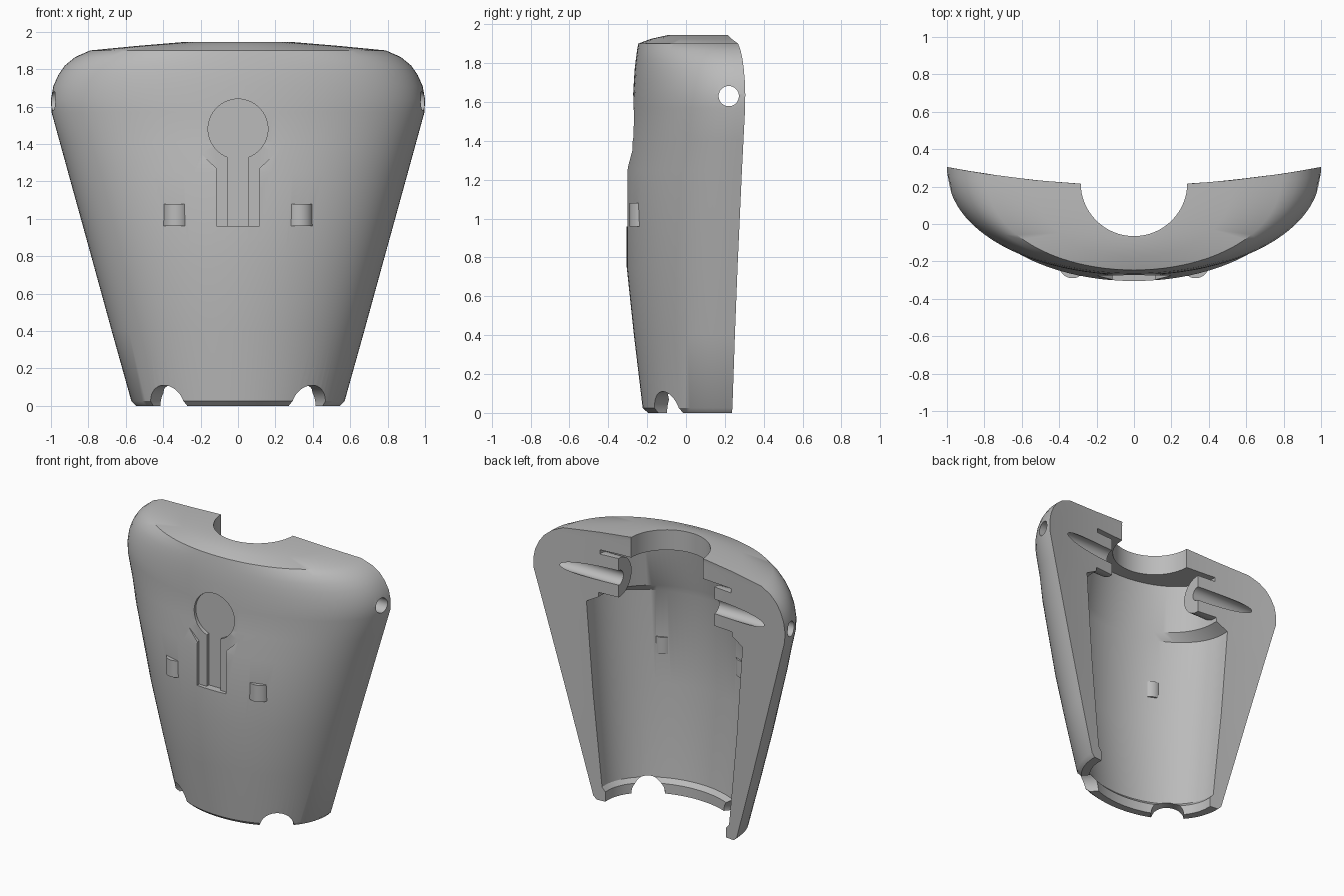
import bpy, bmesh, math
from mathutils import Matrix, Vector

if "Cube" in bpy.data.objects:
    bpy.data.objects.remove(bpy.data.objects["Cube"])

grey = bpy.data.materials.new("plain grey")
grey.use_nodes = True
grey.diffuse_color = (0.5, 0.5, 0.5, 1)
grey.node_tree.nodes["Principled BSDF"].inputs["Base Color"].default_value = (0.5, 0.5, 0.5, 1)


def finish(name, bm):
    bmesh.ops.recalc_face_normals(bm, faces=bm.faces)
    mesh = bpy.data.meshes.new(name)
    bm.to_mesh(mesh)
    bm.free()
    mesh.materials.append(grey)
    obj = bpy.data.objects.new(name, mesh)
    bpy.context.collection.objects.link(obj)
    return obj


def back_y(x):
    return 0.207 + 0.098 * x * x


def loft(name, stations, base, rear, power, front=48, back=16):
    """Stack of bowed sections; each station is z, half width, front y."""
    bm = bmesh.new()
    rings = []
    for z, hw, yf in stations:
        b = base(hw)
        ring = []
        for i in range(front + 1):
            t = math.pi * i / front
            ring.append((-hw * math.cos(t), b - (b - yf) * max(math.sin(t), 0) ** power, z))
        for i in range(back + 1):
            x = hw * (1 - 2 * i / back)
            if abs(rear(x) - b) > 1e-4:
                ring.append((x, rear(x), z))
        rings.append([bm.verts.new(p) for p in ring])
    n = len(rings[0])
    for lo, hi in zip(rings, rings[1:]):
        for i in range(n):
            j = (i + 1) % n
            bm.faces.new((lo[i], lo[j], hi[j], hi[i]))
    bm.faces.new(rings[0][::-1])
    bm.faces.new(rings[-1])
    return finish(name, bm)


def rod(name, centre, radius, length, axis, segments=48):
    bm = bmesh.new()
    turn = Vector((0, 0, 1)).rotation_difference(Vector(axis)).to_matrix().to_4x4()
    bmesh.ops.create_cone(bm, cap_ends=True, segments=segments, radius1=radius, radius2=radius,
                          depth=length, matrix=Matrix.Translation(centre) @ turn)
    return finish(name, bm)


def plate(name, outline, y0, y1):
    """Extrude an x-z outline along y."""
    bm = bmesh.new()
    face = bm.faces.new([bm.verts.new((x, y0, z)) for x, z in outline])
    grown = bmesh.ops.extrude_face_region(bm, geom=[face])["geom"]
    bmesh.ops.translate(bm, vec=(0, y1 - y0, 0),
                        verts=[v for v in grown if isinstance(v, bmesh.types.BMVert)])
    return finish(name, bm)


def combine(target, tool, operation="DIFFERENCE"):
    mod = target.modifiers.new("combine", "BOOLEAN")
    mod.operation = operation
    mod.solver = "EXACT"
    mod.object = tool
    bpy.ops.object.select_all(action="DESELECT")
    bpy.context.view_layer.objects.active = target
    target.select_set(True)
    bpy.ops.object.modifier_apply(modifier=mod.name)
    bpy.data.objects.remove(tool)


# Outer body, flaring up to rounded shoulders
shell = loft("shell", [
    (0, 0.545, -0.195), (0.025, 0.57, -0.223), (0.4, 0.675, -0.268), (0.75, 0.771, -0.305),
    (1.25, 0.909, -0.305), (1.41, 0.953, -0.278), (1.57, 0.997, -0.274), (1.64, 1.0, -0.272),
    (1.71, 0.987, -0.268), (1.77, 0.96, -0.264), (1.82, 0.925, -0.258), (1.865, 0.87, -0.252),
    (1.9, 0.79, -0.246), (1.925, 0.53, -0.18), (1.945, 0.29, -0.09)],
    back_y, back_y, 0.92)

# Hollow inside, keeping round pivot bosses at the upper corners
cavity = loft("cavity", [
    (-0.1, 0.48, -0.14), (0.07, 0.48, -0.14), (0.1, 0.505, -0.17), (0.75, 0.57, -0.235),
    (1.41, 0.62, -0.225), (1.46, 0.53, -0.215), (1.8, 0.52, -0.16)],
    lambda x: 0.2, lambda x: 0.5, 1.0)
for s in (-1, 1):
    combine(cavity, rod("boss", (s * 0.55, 0.215, 1.63), 0.14, 0.34, (1, 0, 0)))
combine(shell, cavity)

# Neck opening and cross pin hole
combine(shell, rod("neck_cutter", (0, 0.22, 1.9), 0.285, 0.5, (0, 0, 1), 64))
combine(shell, rod("pin_cutter", (0, 0.22, 1.63), 0.052, 2.4, (1, 0, 0)))

# Rounded notches in the bottom rim
for s in (-1, 1):
    combine(shell, rod("rim_notch", (s * 0.38, -0.1, 0), 0.11, 0.4, (s * 0.65, -0.76, 0)))

# Shallow flared recess on the front
side = [(0.115, 0.96), (0.115, 1.27), (0.21, 1.36), (0.21, 1.42)]
combine(shell, plate("flare_cutter", side + [(-x, z) for x, z in side[::-1]], -0.5, -0.276))

# Deeper keyhole recess: a disc with a straight stem
gap = math.asin(0.055 / 0.16)
keyhole = [(-0.055, 0.96), (0.055, 0.96)]
for i in range(49):
    a = -math.pi / 2 + gap + (2 * math.pi - 2 * gap) * i / 48
    keyhole.append((0.16 * math.cos(a), 1.48 + 0.16 * math.sin(a)))
combine(shell, plate("keyhole_cutter", keyhole, -0.5, -0.25))

# Round lugs passing through the front wall
for s in (-1, 1):
    combine(shell, rod("lug", (s * 0.33, -0.22, 1.02), 0.07, 0.12, (0, 0, 1)), "UNION")

bpy.ops.object.select_all(action="DESELECT")
shell.select_set(True)
bpy.context.view_layer.objects.active = shell
bpy.ops.object.shade_smooth_by_angle(angle=math.radians(32))
